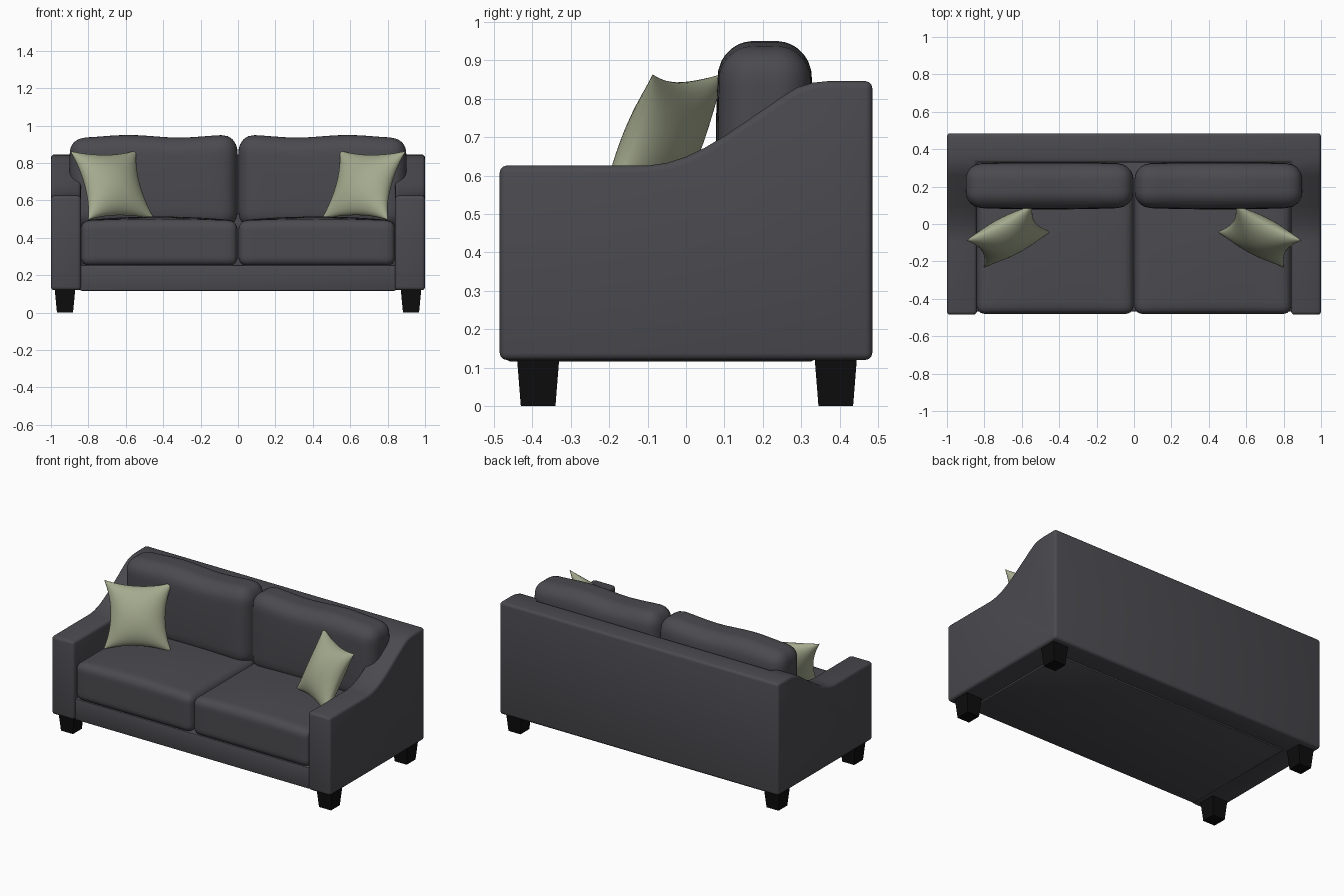
import bpy, bmesh, math
from mathutils import Vector

old = bpy.data.objects.get("Cube")
if old:
    bpy.data.objects.remove(old, do_unlink=True)


def material(name, rgb):
    m = bpy.data.materials.new(name)
    m.use_nodes = True
    m.diffuse_color = (*rgb, 1)
    bsdf = m.node_tree.nodes["Principled BSDF"]
    bsdf.inputs["Base Color"].default_value = (*rgb, 1)
    bsdf.inputs["Roughness"].default_value = 0.8
    return m


FABRIC = material("charcoal fabric", (0.07, 0.068, 0.078))
SAGE = material("sage fabric", (0.37, 0.40, 0.27))
BLACK = material("black wood", (0.004, 0.004, 0.004))


def finish(name, bm, mat):
    bmesh.ops.recalc_face_normals(bm, faces=bm.faces)
    mesh = bpy.data.meshes.new(name)
    bm.to_mesh(mesh)
    bm.free()
    mesh.materials.append(mat)
    ob = bpy.data.objects.new(name, mesh)
    bpy.context.collection.objects.link(ob)
    return ob


def activate(ob):
    bpy.ops.object.select_all(action='DESELECT')
    ob.select_set(True)
    bpy.context.view_layer.objects.active = ob


def smooth(ob, angle=40):
    activate(ob)
    bpy.ops.object.shade_smooth_by_angle(angle=math.radians(angle))


def bevel(ob, width, segments=3):
    mod = ob.modifiers.new("soft edges", 'BEVEL')
    mod.width = width
    mod.segments = segments
    mod.limit_method = 'ANGLE'
    mod.angle_limit = math.radians(40)
    activate(ob)
    bpy.ops.object.modifier_apply(modifier=mod.name)


def box(name, lo, hi, mat):
    bm = bmesh.new()
    bmesh.ops.create_cube(bm, size=1)
    lo, hi = Vector(lo), Vector(hi)
    for v in bm.verts:
        v.co = (lo + hi) / 2 + v.co * (hi - lo)
    return finish(name, bm, mat)


def cushion(name, lo, hi, radius, shape):
    """Rounded block; shape(u, v, w) returns an offset for a point on the unit cube."""
    bm = bmesh.new()
    bmesh.ops.create_cube(bm, size=2)
    bmesh.ops.subdivide_edges(bm, edges=bm.edges[:], cuts=19, use_grid_fill=True)
    lo, hi = Vector(lo), Vector(hi)
    mid, half = (lo + hi) / 2, (hi - lo) / 2
    for v in bm.verts:
        unit = Vector([math.sin(c * math.pi / 2) for c in v.co])
        p = Vector([c * h for c, h in zip(unit, half)])
        core = Vector([max(r - h, min(h - r, c)) for c, h, r in zip(p, half, [radius] * 3)])
        out = p - core
        if out.length > 0:
            p = core + out.normalized() * radius
        v.co = mid + p + Vector(shape(*unit))
    ob = finish(name, bm, FABRIC)
    smooth(ob, 60)
    return ob


# Frame: side outline swept across the width, with the seating bay cut out
outline = [(-0.485, 0.12), (-0.485, 0.626), (-0.1, 0.626), (-0.05, 0.633),
           (0, 0.649), (0.05, 0.673), (0.1, 0.703), (0.26, 0.812),
           (0.29, 0.83), (0.33, 0.842), (0.37, 0.846), (0.485, 0.846), (0.485, 0.12)]
bm = bmesh.new()
side = bm.faces.new([bm.verts.new((-1, y, z)) for y, z in outline])
swept = bmesh.ops.extrude_face_region(bm, geom=[side])
for v in swept["geom"]:
    if isinstance(v, bmesh.types.BMVert):
        v.co.x = 1
frame = finish("sofa_frame", bm, FABRIC)
bay = box("bay_cutter", (-0.84, -1, 0), (0.84, 0.33, 2), FABRIC)
bay.hide_render = True
cut = frame.modifiers.new("bay", 'BOOLEAN')
cut.operation = 'DIFFERENCE'
cut.solver = 'EXACT'
cut.object = bay
activate(frame)
bpy.ops.object.modifier_apply(modifier=cut.name)
bpy.data.objects.remove(bay, do_unlink=True)
bevel(frame, 0.018)
smooth(frame)

# Base rail and deck under the seat
base = box("seat_base", (-0.845, -0.468, 0.116), (0.845, 0.335, 0.255), FABRIC)
bevel(base, 0.01, 2)
smooth(base)

for s, label in ((1, "left"), (-1, "right")):
    # Seat cushion with a gentle crown and a full front
    def seat_shape(u, v, w):
        crown = (1 - u * u) * (1 - v * v * 0.7)
        return (0, 0, 0.022 * crown * max(w, 0))

    x0, x1 = sorted((s * 0.003, s * 0.84))
    cushion(label + "_seat_cushion", (x0, -0.482, 0.25), (x1, 0.2, 0.492), 0.045, seat_shape)

    # Back cushion with a slightly wavy top
    def back_shape(u, v, w, s=s):
        wave = 0.007 * math.cos(5.2 * (u * s - 0.3)) * max(w, 0)
        belly = 0.01 * (1 - u * u) * (1 - w * w) * v
        return (0, belly, wave)

    x0, x1 = sorted((s * 0.003, s * 0.9))
    cushion(label + "_back_cushion", (x0, 0.088, 0.45), (x1, 0.322, 0.943), 0.085, back_shape)

    # Throw pillow: pinched square grid puffed to both sides
    centre = Vector((0.672 * s, -0.065, 0.682))
    across = Vector((-0.178 * s, 0.095, 0.002))
    up = Vector((0.048 * s, 0.0725, 0.184))
    normal = across.cross(up).normalized()
    bm = bmesh.new()
    bmesh.ops.create_grid(bm, x_segments=24, y_segments=24, size=1)
    bmesh.ops.duplicate(bm, geom=bm.faces[:] + bm.edges[:] + bm.verts[:])
    bm.verts.ensure_lookup_table()
    count = len(bm.verts) // 2
    for i, v in enumerate(bm.verts):
        a, b = (math.sin(c * math.pi / 2) for c in v.co.xy)
        puff = 0.085 * max(0, (1 - a * a) * (1 - b * b)) ** 0.55
        pa = a * (1 - 0.2 * (1 - b * b))
        pb = b * (1 - 0.14 * (1 - a * a))
        v.co = centre + across * pa + up * pb + normal * puff * (1 if i < count else -1)
    bmesh.ops.remove_doubles(bm, verts=bm.verts[:], dist=0.0003)
    pillow = finish(label + "_throw_pillow", bm, SAGE)
    smooth(pillow, 75)

    # Tapered legs
    for y, place in ((-0.385, "front"), (0.39, "back")):
        leg = box(f"{place}_{label}_leg", (s * 0.925 - 0.055, y - 0.055, 0),
                  (s * 0.925 + 0.055, y + 0.055, 0.125), BLACK)
        for v in leg.data.vertices:
            if v.co.z < 0.01:
                v.co.x += (s * 0.925 - v.co.x) * 0.22
                v.co.y += (y - v.co.y) * 0.18
